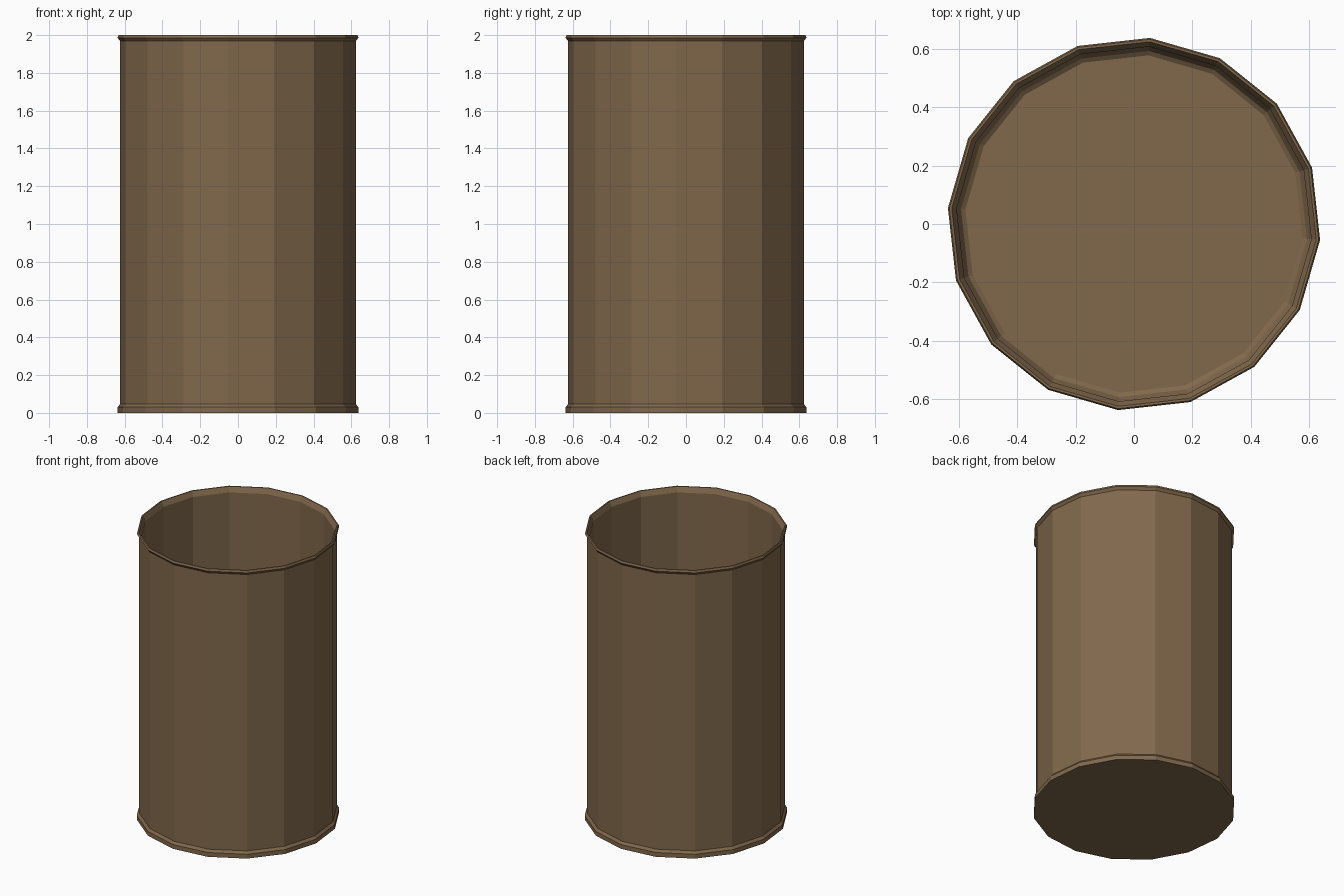
import bpy, bmesh, math

if "Cube" in bpy.data.objects:
    bpy.data.objects.remove(bpy.data.objects["Cube"])

SIDES = 16
OFFSET = math.radians(-4.9)

brown = bpy.data.materials.new("drab_brown")
brown.diffuse_color = (0.22, 0.14, 0.072, 1.0)
brown.use_nodes = True
brown.node_tree.nodes["Principled BSDF"].inputs["Base Color"].default_value = brown.diffuse_color

# Cross-section (radius, height): from outer base, up the wall, over the lip, down inside
profile = [
    (0.64, 0.0), (0.64, 0.03), (0.626, 0.047),      # foot rim
    (0.626, 1.968), (0.64, 1.986), (0.635, 2.0),    # outer wall and flared lip
    (0.627, 2.0), (0.61, 1.965),                    # inner flare
    (0.61, 0.06), (0.595, 0.03), (0.58, 0.02),      # inner wall and floor fillet
]

# Open barrel: lathe the section and cap base and floor
bm = bmesh.new()
rings = []
for r, z in profile:
    rings.append([bm.verts.new((r * math.cos(OFFSET + i * math.tau / SIDES),
                                r * math.sin(OFFSET + i * math.tau / SIDES), z))
                  for i in range(SIDES)])
for a, b in zip(rings, rings[1:]):
    for i in range(SIDES):
        j = (i + 1) % SIDES
        bm.faces.new((a[i], a[j], b[j], b[i]))
bm.faces.new(rings[0][::-1])
bm.faces.new(rings[-1])
bmesh.ops.recalc_face_normals(bm, faces=bm.faces)

mesh = bpy.data.meshes.new("open_barrel")
bm.to_mesh(mesh)
bm.free()
mesh.materials.append(brown)
bpy.context.collection.objects.link(bpy.data.objects.new("open_barrel", mesh))
